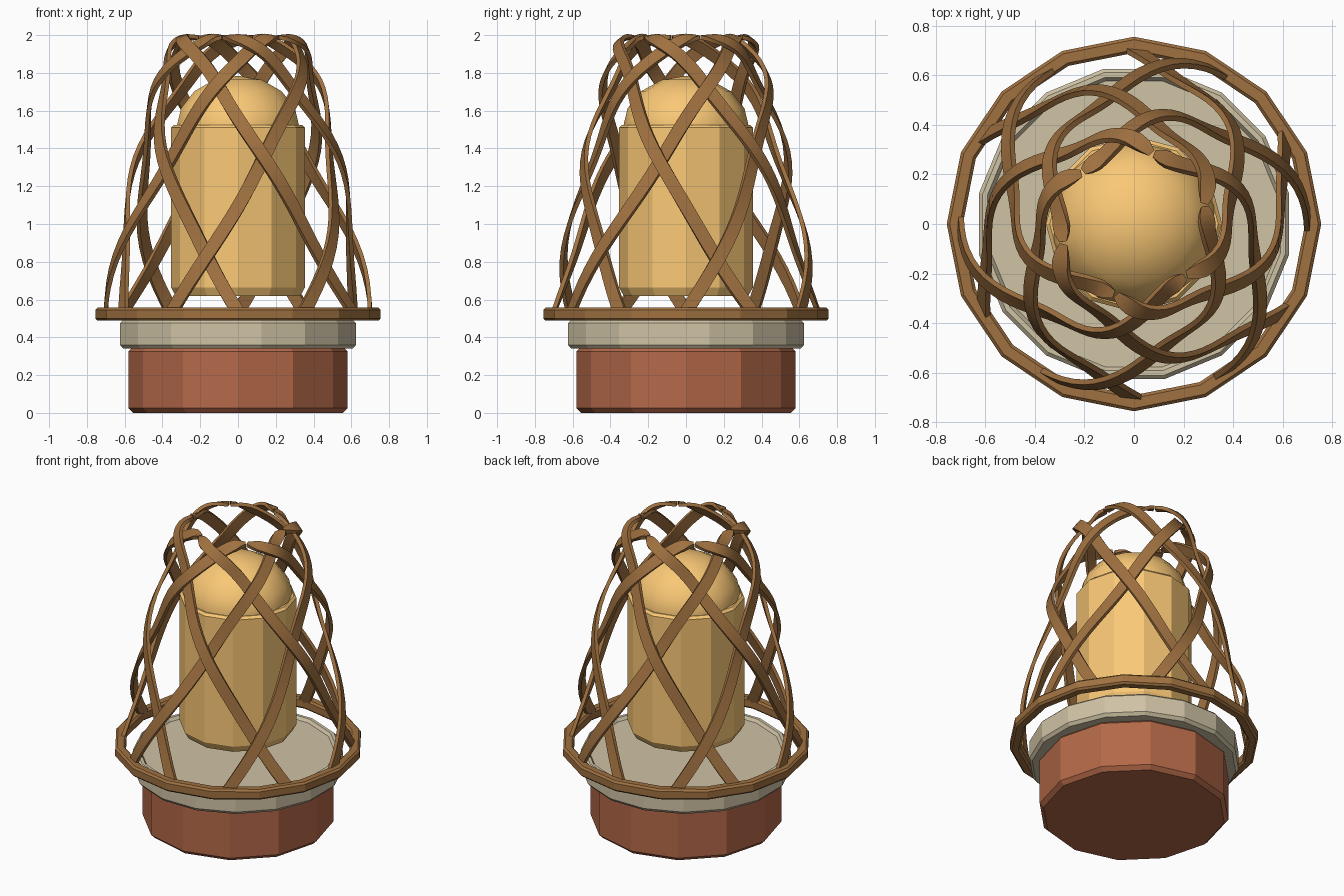
import bpy, bmesh
from math import sin, cos, pi, radians
from mathutils import Vector

if "Cube" in bpy.data.objects:
    bpy.data.objects.remove(bpy.data.objects["Cube"])


def material(name, srgb):
    m = bpy.data.materials.new(name)
    m.diffuse_color = [c ** 2.2 for c in srgb] + [1]
    m.use_nodes = True
    m.node_tree.nodes["Principled BSDF"].inputs["Base Color"].default_value = m.diffuse_color
    return m


BRICK = material("terracotta", (0.70, 0.41, 0.29))
CREAM = material("cream", (0.81, 0.76, 0.64))
AMBER = material("amber", (0.98, 0.78, 0.46))
CANE = material("cane", (0.62, 0.44, 0.26))


def make(name, bm, mat, smooth=False):
    bmesh.ops.recalc_face_normals(bm, faces=bm.faces)
    me = bpy.data.meshes.new(name)
    bm.to_mesh(me)
    bm.free()
    me.materials.append(mat)
    ob = bpy.data.objects.new(name, me)
    bpy.context.collection.objects.link(ob)
    if smooth:
        bpy.ops.object.select_all(action='DESELECT')
        ob.select_set(True)
        bpy.context.view_layer.objects.active = ob
        bpy.ops.object.shade_smooth_by_angle(angle=radians(40))
    return ob


def lathe(name, profile, sides, mat, offset=0.0, closed=False, smooth=False):
    """Turn (radius, z) points around z; ends are capped unless closed."""
    bm = bmesh.new()
    rings = []
    for r, z in profile:
        rings.append([bm.verts.new((r * cos(a), r * sin(a), z)) for a in
                      (2 * pi * (i + offset) / sides for i in range(sides))])
    pairs = list(zip(rings, rings[1:]))
    if closed:
        pairs.append((rings[-1], rings[0]))
    else:
        bm.faces.new(rings[0])
        bm.faces.new(rings[-1])
    for lo, hi in pairs:
        for i in range(sides):
            j = (i + 1) % sides
            bm.faces.new((lo[i], lo[j], hi[j], hi[i]))
    return make(name, bm, mat, smooth)


# Base block and saucer
lathe("base", [(0.555, 0), (0.58, 0.025), (0.58, 0.325), (0.555, 0.35)], 12, BRICK)
lathe("saucer", [(0.62, 0.34), (0.637, 0.36), (0.637, 0.475), (0.622, 0.49),
                 (0.602, 0.49), (0.588, 0.47)], 16, CREAM, offset=0.5)

# Candle body and its domed top
lathe("candle", [(0.33, 0.62), (0.355, 0.665), (0.355, 1.51), (0.34, 1.525)], 12, AMBER)
bm = bmesh.new()
bmesh.ops.create_uvsphere(bm, u_segments=14, v_segments=8, radius=0.335)
for v in bm.verts:
    v.co.z = v.co.z * 0.28 / 0.335 + 1.505
make("candle_dome", bm, AMBER, True)

# Hoop at the foot of the cage
lathe("cage_hoop", [(0.755, 0.50), (0.755, 0.545), (0.743, 0.557), (0.702, 0.557),
                    (0.69, 0.545), (0.69, 0.50), (0.702, 0.488), (0.743, 0.488)],
      16, CANE, closed=True)

# Woven cage: two opposed families of six ribbons, over and under
STEPS, WIDTH, THICK = 32, 0.07, 0.022


def path(t, start, turn):
    r = 0.70 - 0.455 * t + 0.05 * t ** 4 + turn * 0.028 * sin(4 * pi * t)
    a = start + turn * radians(120 * t + 14 * t ** 5)
    return Vector((r * cos(a), r * sin(a), 0.535 + 1.453 * sin(min(t, 1) * pi / 2)))


def ribbon(name, start, turn):
    bm = bmesh.new()
    prev = None
    for k in range(STEPS + 1):
        t = k / STEPS
        p = path(t, start, turn)
        tan = (path(t + 0.005, start, turn) - path(t - 0.005, start, turn)).normalized()
        out = Vector((p.x, p.y, 0)).normalized() * (2.28 * cos(t * pi / 2))
        n = out + Vector((0, 0, 0.39))
        n = (n - tan * n.dot(tan)).normalized()
        # the tip narrows
        w = WIDTH * (0.45 if k == STEPS else 0.8 if k == STEPS - 1 else 1)
        side = tan.cross(n) * (w / 2)
        n *= THICK / 2
        ring = [bm.verts.new(q) for q in (p + side + n, p - side + n,
                                          p - side - n, p + side - n)]
        if prev:
            for i in range(4):
                j = (i + 1) % 4
                bm.faces.new((prev[i], prev[j], ring[j], ring[i]))
        else:
            bm.faces.new(ring)
        prev = ring
    bm.faces.new(prev)
    make(name, bm, CANE, True)


for i in range(6):
    ribbon(f"cage_ribbon_right_{i + 1}", radians(60 * i), 1)
    ribbon(f"cage_ribbon_left_{i + 1}", radians(60 * i + 30), -1)
